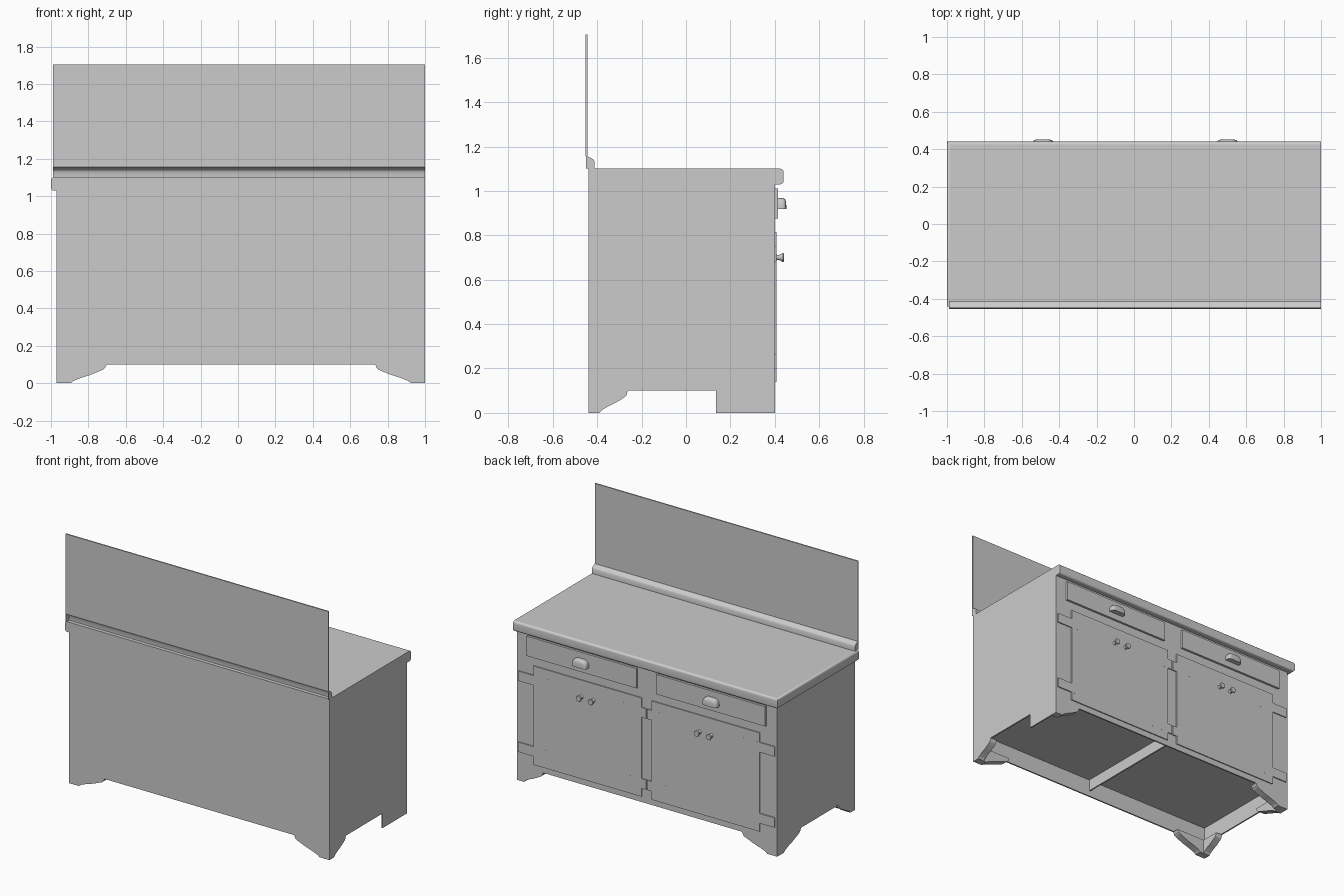
import bpy, bmesh, math
from mathutils import Vector

if "Cube" in bpy.data.objects:
    bpy.data.objects.remove(bpy.data.objects["Cube"])

X0, X1, Y0, Y1 = -0.97, 1.0, -0.44, 0.40   # carcass footprint (doors face +y)


def finish(name, bm, smooth=False, flat_area=None):
    bmesh.ops.recalc_face_normals(bm, faces=bm.faces)
    me = bpy.data.meshes.new(name)
    bm.to_mesh(me)
    bm.free()
    ob = bpy.data.objects.new(name, me)
    bpy.context.collection.objects.link(ob)
    if smooth:
        bpy.ops.object.select_all(action='DESELECT')
        ob.select_set(True)
        bpy.context.view_layer.objects.active = ob
        bpy.ops.object.shade_smooth_by_angle(angle=math.radians(40))
    if flat_area:
        for p in me.polygons:
            if p.area > flat_area:
                p.use_smooth = False
    return ob


def prism(name, pts, axis, a, b, smooth=False):
    """Extrude a (u, z) outline from a to b along axis 'x' or 'y'."""
    bm = bmesh.new()
    def put(u, z, w):
        return (w, u, z) if axis == 'x' else (u, w, z)
    f = bm.faces.new([bm.verts.new(put(u, z, a)) for u, z in pts])
    ext = bmesh.ops.extrude_face_region(bm, geom=[f])['geom']
    d = Vector(put(0, 0, b - a))
    bmesh.ops.translate(bm, vec=d, verts=[g for g in ext if isinstance(g, bmesh.types.BMVert)])
    return finish(name, bm, smooth)


def box(name, xa, xb, ya, yb, za, zb):
    return prism(name, [(xa, za), (xb, za), (xb, zb), (xa, zb)], 'y', ya, yb)


# carcass panels
T = 0.01
box("rear_panel", X0, X1, Y0, Y0 + T, 0.10, 1.10)
box("door_side_frame", X0, X1, Y1 - T, Y1, 0.10, 1.05)
box("left_side_panel", X0, X0 + T, Y0, Y1, 0.10, 1.05)
box("right_side_panel", X1 - T, X1, Y0, Y1, 0.10, 1.10)
box("cabinet_floor", X0 + T, X1 - T, Y0 + T, Y1 - T, 0.22, 0.23)
box("center_divider", 0.01, 0.02, Y0 + T, Y1 - T, 0.14, 0.225)

# bracket feet: stepped curve cut away from each corner
CURVE = [(0, 0), (0.075, 0), (0.092, 0.013), (0.13, 0.028), (0.18, 0.044), (0.225, 0.062),
         (0.25, 0.073), (0.26, 0.082), (0.262, 0.092), (0.27, 0.10), (0, 0.10)]


def foot(name, axis, corner, direction, width, a, b):
    prism(name, [(corner + direction * u * width / 0.27, z) for u, z in CURVE], axis, a, b)


F = 0.05
foot("foot_rear_left", 'y', X0, 1, 0.27, Y0, Y0 + F)
foot("foot_rear_right", 'y', X1, -1, 0.27, Y0, Y0 + F)
foot("foot_door_side_left", 'y', X0, 1, 0.27, Y1 - F, Y1)
foot("foot_door_side_right", 'y', X1, -1, 0.20, Y1 - F, Y1)
foot("foot_left_rear", 'x', Y0, 1, 0.18, X0, X0 + F)
foot("foot_left_door_side", 'x', Y1, -1, 0.26, X0, X0 + F)
foot("foot_right_rear", 'x', Y0, 1, 0.18, X1 - F, X1)
box("foot_right_square", X1 - T, X1, 0.135, Y1, 0, 0.10)

# countertop, rounded on the two overhanging edges
bm = bmesh.new()
bmesh.ops.create_cube(bm, size=1)
for v in bm.verts:
    v.co = (v.co.x * 2, v.co.y * 0.88, 1.065 + v.co.z * 0.07)
edges = [e for e in bm.edges if abs(e.verts[0].co.z - e.verts[1].co.z) < 1e-5
         and (all(v.co.y > 0.4 for v in e.verts) or all(v.co.x < -0.9 for v in e.verts))]
bmesh.ops.bevel(bm, geom=edges, offset=0.015, segments=5, profile=0.5, affect='EDGES')
finish("countertop", bm, True, 0.5)

# backsplash and its hollow, open-backed cove moulding with closed ends
box("backsplash", -0.99, 1.0, -0.452, -0.443, 1.156, 1.704)
cove = [(-0.412, 1.10), (-0.412, 1.132), (-0.416, 1.140), (-0.425, 1.147), (-0.437, 1.153), (-0.451, 1.158)]
inner = [(y - 0.003, z - (0.003 if i else 0)) for i, (y, z) in enumerate(cove)]
prism("backsplash_moulding", cove + inner[::-1], 'x', -0.99, 1.0, True)
for side, xa in (("left", -0.99), ("right", 0.997)):
    prism("moulding_end_" + side, cove + [(-0.451, 1.10)], 'x', xa, xa + 0.003)

# drawers and doors
for side, (da, db), (pa, pb) in (("right", (0.085, 0.915), (0.052, 0.87)),
                                 ("left", (-0.89, -0.065), (-0.84, -0.024))):
    box("drawer_front_" + side, da, db, Y1 - 0.005, 0.415, 0.875, 1.01)
    box("door_" + side, pa, pb, Y1 - 0.005, 0.407, 0.14, 0.815)

    # cup pull: boxy half dome
    cx = 0.5 if da > 0 else -0.487
    sp = lambda t, p: math.copysign(abs(t) ** p, t)
    bm = bmesh.new()
    rows = []
    for i in range(7):
        ph = i / 7 * math.pi / 2
        rows.append([bm.verts.new((cx + 0.056 * sp(math.cos(ph), 0.6) * sp(math.cos(j / 16 * math.pi), 0.4),
                                   0.414 + 0.038 * sp(math.cos(ph), 0.3) * sp(math.sin(j / 16 * math.pi), 0.4),
                                   0.918 + 0.052 * sp(math.sin(ph), 0.7))) for j in range(17)])
    for r, s in zip(rows, rows[1:]):
        for j in range(16):
            bm.faces.new((r[j], r[j + 1], s[j + 1], s[j]))
    bm.faces.new(rows[-1])
    bm.faces.new(rows[0])
    finish("cup_pull_" + side, bm, True)

    # pair of flared door knobs
    mid = (pa + pb) / 2
    for k, off in enumerate((-0.045, 0.045)):
        bm = bmesh.new()
        prof = [(0.016, 0.404), (0.011, 0.411), (0.011, 0.418), (0.016, 0.428), (0.021, 0.436), (0.018, 0.442)]
        rings = [[bm.verts.new((mid + off + r * math.cos(j * math.pi / 8), y,
                                0.70 + r * math.sin(j * math.pi / 8))) for j in range(16)] for r, y in prof]
        for r, s in zip(rings, rings[1:]):
            for j in range(16):
                bm.faces.new((r[j], r[(j + 1) % 16], s[(j + 1) % 16], s[j]))
        bm.faces.new(rings[0])
        bm.faces.new(rings[-1])
        finish(f"door_knob_{side}_{k + 1}", bm, True)

# strap hinges
for n, (xa, xb) in enumerate(((0.76, 0.985), (0.018, 0.19), (-0.15, 0.01), (-0.955, -0.71))):
    for level, z in (("upper", 0.683), ("lower", 0.197)):
        box(f"hinge_{level}_{n + 1}", xa, xb, Y1 - 0.005, 0.4072, z, z + 0.067)
